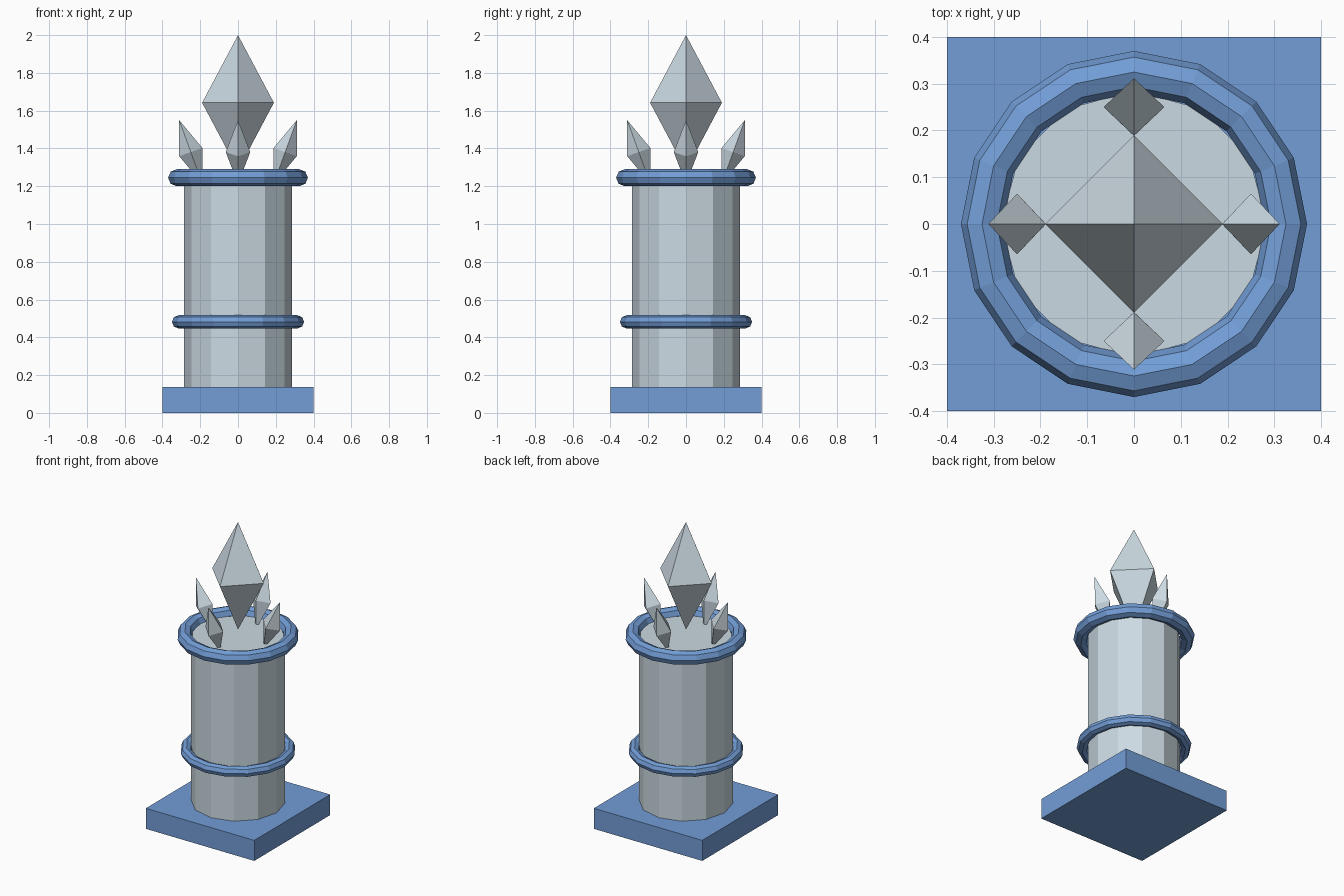
import bpy
from math import radians, sin, cos

cube = bpy.data.objects.get("Cube")
if cube:
    bpy.data.objects.remove(cube, do_unlink=True)


def make_material(name, color):
    mat = bpy.data.materials.new(name)
    mat.use_nodes = True
    mat.diffuse_color = color
    mat.node_tree.nodes["Principled BSDF"].inputs["Base Color"].default_value = color
    return mat


blue = make_material("soft blue", (0.17, 0.34, 0.68, 1))
grey = make_material("pale grey", (0.60, 0.70, 0.76, 1))


def finish(name, mat):
    obj = bpy.context.object
    obj.name = name
    obj.data.materials.append(mat)
    bpy.ops.object.shade_flat()
    return obj


def ring(name, z, major, minor):
    bpy.ops.mesh.primitive_torus_add(
        major_segments=16, minor_segments=8,
        major_radius=major, minor_radius=minor, location=(0, 0, z))
    return finish(name, blue)


def crystal(name, location, half_width, half_height, tilt=0.0, heading=0.0):
    """Eight-faced crystal leaning by tilt toward heading."""
    w, h = half_width, half_height
    verts = [(w, 0, 0), (0, w, 0), (-w, 0, 0), (0, -w, 0), (0, 0, h), (0, 0, -h)]
    faces = []
    for i in range(4):
        j = (i + 1) % 4
        faces += [(i, j, 4), (j, i, 5)]
    mesh = bpy.data.meshes.new(name)
    mesh.from_pydata(verts, [], faces)
    mesh.materials.append(grey)
    obj = bpy.data.objects.new(name, mesh)
    obj.location = location
    obj.rotation_euler = (0, tilt, heading)
    bpy.context.collection.objects.link(obj)
    return obj


# Square base
base_height = 0.137
bpy.ops.mesh.primitive_cube_add(size=1, location=(0, 0, base_height / 2))
base = finish("base", blue)
base.scale = (0.8, 0.8, base_height)

# Twelve-sided column
column_top = 1.245
bpy.ops.mesh.primitive_cylinder_add(
    vertices=12, radius=0.285, depth=column_top - base_height,
    location=(0, 0, (column_top + base_height) / 2))
finish("column", grey)

# Rings around the column
ring("lower_ring", 0.482, 0.315, 0.035)
ring("top_ring", 1.245, 0.325, 0.045)

# Large floating crystal, with four small ones leaning outward around it
crystal("large_crystal", (0, 0, 1.642), 0.19, 0.358)
for side, angle in (("left", 0), ("back", 90), ("right", 180), ("front", 270)):
    a = radians(angle)
    crystal(side + "_small_crystal", (0.25 * cos(a), 0.25 * sin(a), 1.381),
            0.065, 0.18, radians(20), a)
